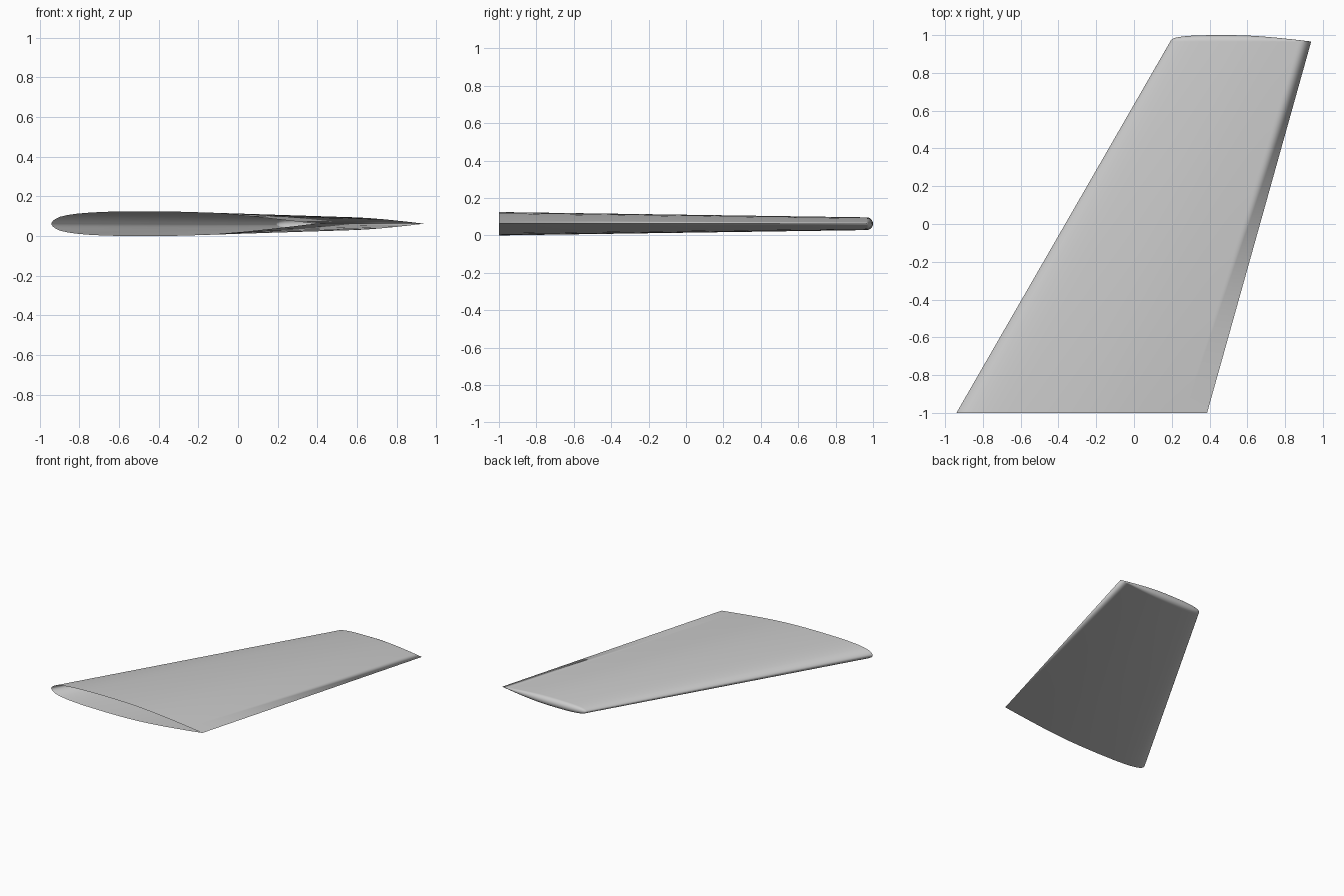
import bpy, bmesh, math

cube = bpy.data.objects.get("Cube")
if cube:
    bpy.data.objects.remove(cube, do_unlink=True)

# Symmetric wing section: (chord fraction, half thickness at the root)
SECTION = [(0, 0), (.001, .006), (.005, .0135), (.0125, .022), (.03, .034),
           (.06, .0435), (.1, .051), (.15, .0565), (.22, .0605), (.35, .0625),
           (.45, .0618), (.55, .058), (.64, .0505), (.73, .0405), (.82, .028),
           (.91, .0145), (1, 0)]
ROOT = dict(y=-1.0, lead=-0.94, trail=0.387, scale=1.0)
TIP = dict(y=0.966, lead=0.192, trail=0.938, scale=0.545)
MID_Z = 0.0625
CAP_STEPS = 10


def surface_point(station, t, half, angle):
    """Point on the section; the angle swings from top (0) to bottom (pi)."""
    x = station["lead"] + t * (station["trail"] - station["lead"])
    h = half * station["scale"]
    bulge = h * math.sin(angle) if station is TIP else 0
    return (x, station["y"] + bulge, MID_Z + h * math.cos(angle))


# Each strip runs along the top, around the rounded tip and back underneath
bm = bmesh.new()
strips = []
for t, half in SECTION:
    path = [surface_point(ROOT, t, half, 0)]
    path += [surface_point(TIP, t, half, math.pi * i / CAP_STEPS)
             for i in range(CAP_STEPS + 1)]
    path.append(surface_point(ROOT, t, half, math.pi))
    strips.append([bm.verts.new(p) for p in path])

for a, b in zip(strips, strips[1:]):
    for j in range(len(a) - 1):
        bm.faces.new((a[j], b[j], b[j + 1], a[j + 1]))

# Close the leading and trailing edges; the root stays open
bmesh.ops.remove_doubles(bm, verts=bm.verts, dist=0.0001)

mesh = bpy.data.meshes.new("tapered_fin")
bm.to_mesh(mesh)
bm.free()
fin = bpy.data.objects.new("tapered_fin", mesh)
bpy.context.collection.objects.link(fin)

# Plain grey skin
grey = bpy.data.materials.new("light_grey")
grey.use_nodes = True
colour = (0.6, 0.6, 0.6, 1)
grey.diffuse_color = colour
for node in grey.node_tree.nodes:
    if node.type == "BSDF_PRINCIPLED":
        node.inputs["Base Color"].default_value = colour
mesh.materials.append(grey)

bpy.ops.object.select_all(action="DESELECT")
fin.select_set(True)
bpy.context.view_layer.objects.active = fin
bpy.ops.object.shade_smooth_by_angle(angle=math.radians(40))
